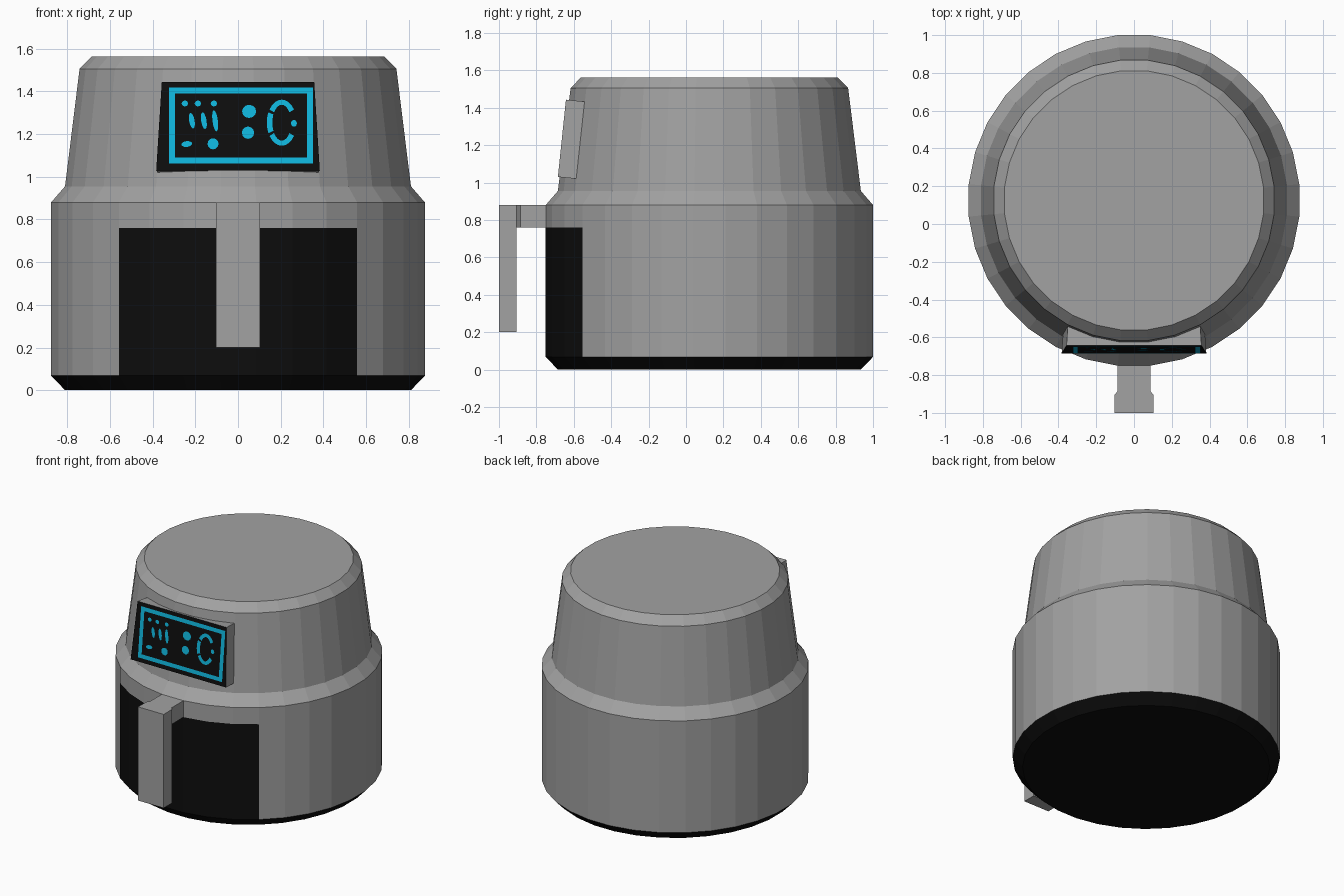
import bpy, math
from math import sin, cos, pi

if "Cube" in bpy.data.objects:
    bpy.data.objects.remove(bpy.data.objects["Cube"])


def material(name, rgb):
    m = bpy.data.materials.new(name)
    m.diffuse_color = (*rgb, 1)
    m.use_nodes = True
    m.node_tree.nodes["Principled BSDF"].inputs["Base Color"].default_value = m.diffuse_color
    return m


GREY = material("grey plastic", (0.36, 0.36, 0.36))
BLACK = material("black plastic", (0.004, 0.004, 0.004))
CYAN = material("cyan display", (0.005, 0.48, 0.74))


def make(name, verts, faces, mats):
    me = bpy.data.meshes.new(name)
    me.from_pydata(verts, [], faces)
    for m in mats:
        me.materials.append(m)
    ob = bpy.data.objects.new(name, me)
    bpy.context.collection.objects.link(ob)
    return ob


# Body: 32-sided turned profile (apothem, height), with a flat facing front
N, CY = 32, 0.125
profile = [(0.81, 0), (0.875, 0.068), (0.875, 0.76), (0.875, 0.88),
           (0.81, 0.955), (0.742, 1.505), (0.686, 1.563)]
verts, faces = [], []
for a, z in profile:
    r = a / cos(pi / N)
    for i in range(N):
        t = (i + 0.5) * 2 * pi / N
        verts.append((r * cos(t), CY + r * sin(t), z))
for k in range(len(profile) - 1):
    for i in range(N):
        j = (i + 1) % N
        faces.append((k * N + i, k * N + j, (k + 1) * N + j, (k + 1) * N + i))
faces.append(tuple(reversed(range(N))))
faces.append(tuple(range((len(profile) - 1) * N, len(profile) * N)))
body = make("body", verts, faces, [GREY, BLACK])
# black base, and black drawer front on the seven front facets
for p in body.data.polygons:
    c = p.center
    front = abs(math.atan2(c.x, CY - c.y)) < math.radians(39)
    if c.z < 0.06 or (front and c.z < 0.5):
        p.material_index = 1


def prism(name, outline, z0, z1):
    n = len(outline)
    v = [(x, y, z) for z in (z0, z1) for x, y in outline]
    f = [(i, (i + 1) % n, n + (i + 1) % n, n + i) for i in range(n)]
    f += [tuple(reversed(range(n))), tuple(range(n, 2 * n))]
    return make(name, v, f, [GREY])


# Drawer handle: neck flaring slightly into a hanging grip
prism("handle_neck", [(-0.103, -0.905), (0.103, -0.905), (0.087, -0.885), (0.087, -0.745),
                      (-0.087, -0.745), (-0.087, -0.885)], 0.76, 0.88)
prism("handle_grip", [(-0.103, -1), (0.103, -1), (0.103, -0.905), (-0.103, -0.905)], 0.2, 0.88)

# Tilted control panel, wider at the bottom, black front
v = [(-0.383, -0.685, 1.03), (0.383, -0.685, 1.03), (0.357, -0.642, 1.443), (-0.357, -0.642, 1.443),
     (-0.376, -0.583, 1.02), (0.376, -0.583, 1.02), (0.35, -0.53, 1.432), (-0.35, -0.53, 1.432)]
panel = make("control_panel", v, [(0, 1, 2, 3), (5, 4, 7, 6), (4, 5, 1, 0), (1, 5, 6, 2),
                                  (2, 6, 7, 3), (4, 0, 3, 7)], [GREY, BLACK])
panel.data.polygons[0].material_index = 1


def on_panel(x, z):
    return (x, -0.685 + (z - 1.03) * 0.043 / 0.413 - 0.004, z)


def spot(name, x, z, rx, rz, lean=0):
    pts = [on_panel(x + rx * cos(t) + lean * sin(t), z + rz * sin(t))
           for t in (2 * pi * i / 12 for i in range(12))]
    make(name, pts, [tuple(range(12))], [CYAN])


def arc(name, x, z, a0, a1, n=8):
    pts = []
    for i in range(n + 1):
        t = math.radians(a0 + (a1 - a0) * i / n)
        pts += [on_panel(x + 0.044 * cos(t), z + 0.084 * sin(t)),
                on_panel(x + 0.07 * cos(t), z + 0.108 * sin(t))]
    make(name, pts, [(2 * i, 2 * i + 1, 2 * i + 3, 2 * i + 2) for i in range(n)], [CYAN])


# Display frame
pts = []
for d in (0, 0.028):
    l, r, b, t = -0.324 + d, 0.352 - d, 1.061 + d, 1.418 - d
    pts += [on_panel(l, b), on_panel(r, b), on_panel(r, t), on_panel(l, t)]
make("display_frame", pts, [(i, (i + 1) % 4, 4 + (i + 1) % 4, 4 + i) for i in range(4)], [CYAN])

# Display icons
for x in (-0.249, -0.188, -0.113):
    spot("small_dot", x, 1.343, 0.015, 0.014)
for x, rz in ((-0.216, 0.037), (-0.16, 0.04), (-0.107, 0.05)):
    spot("stroke", x, 1.262, 0.013, rz, -0.006)
spot("lower_left_icon", -0.24, 1.153, 0.025, 0.014, 0.004)
spot("lower_right_icon", -0.117, 1.154, 0.026, 0.026)
spot("upper_button", 0.052, 1.306, 0.033, 0.031)
spot("lower_button", 0.047, 1.206, 0.029, 0.029)
for a0, a1 in ((35, 145), (153, 207), (215, 325)):
    arc("dial_arc", 0.205, 1.253, a0, a1)
spot("dial_dot", 0.262, 1.25, 0.014, 0.016)
